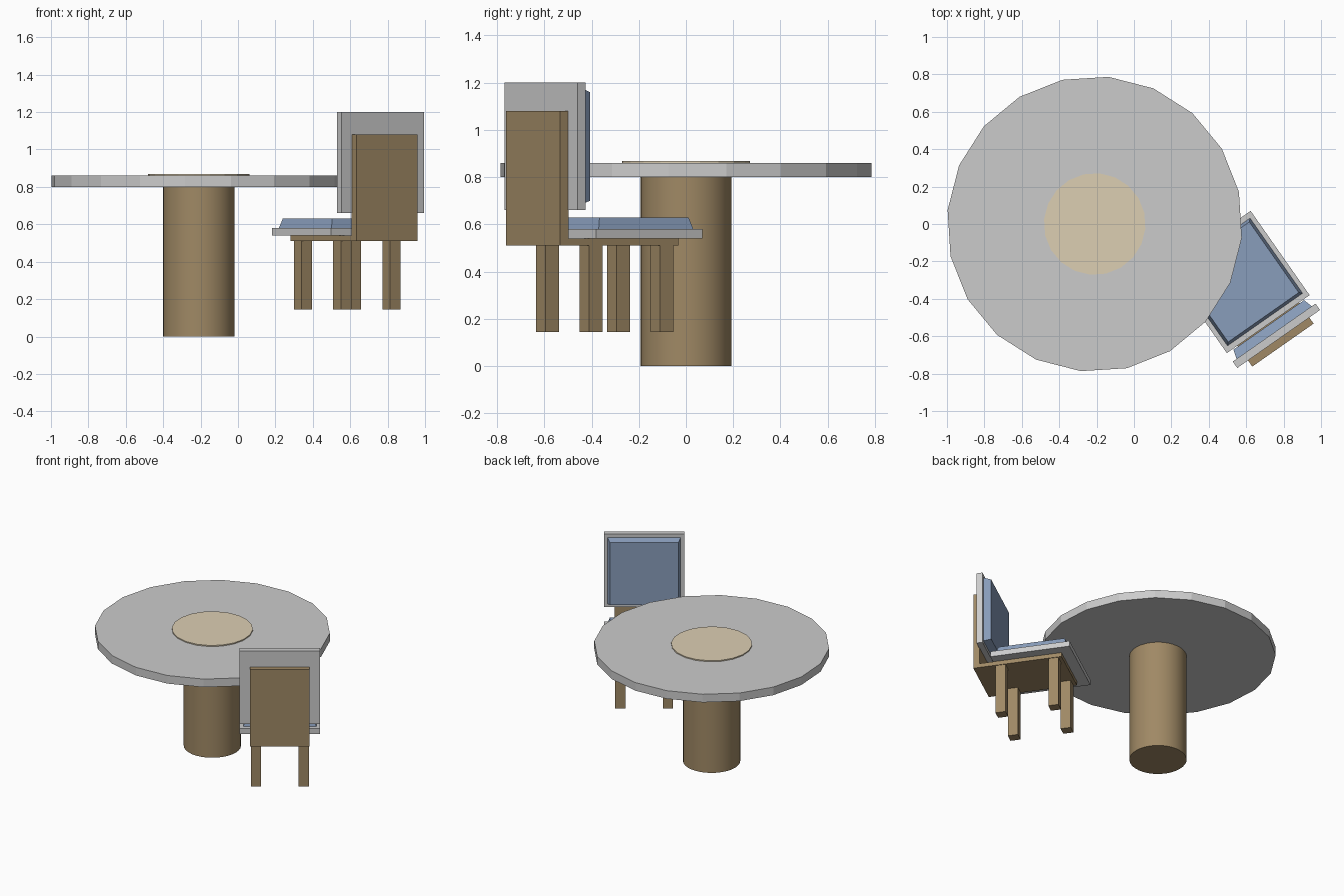
import bpy, bmesh, math
from mathutils import Matrix

if "Cube" in bpy.data.objects:
    bpy.data.objects.remove(bpy.data.objects["Cube"])


def material(name, rgb):
    m = bpy.data.materials.new(name)
    m.diffuse_color = (*rgb, 1)
    m.use_nodes = True
    m.node_tree.nodes["Principled BSDF"].inputs["Base Color"].default_value = m.diffuse_color
    return m


WOOD = material("wood", (0.35, 0.25, 0.13))
CREAM = material("cream", (0.72, 0.62, 0.45))
BLUE = material("blue_fabric", (0.25, 0.34, 0.50))

# Chair placement: local +y faces the table
CHAIR = Matrix.Translation((0.56, -0.31, 0)) @ Matrix.Rotation(math.radians(35), 4, 'Z')


def finish(name, bm, mat=None, matrix=None):
    bmesh.ops.recalc_face_normals(bm, faces=bm.faces)
    me = bpy.data.meshes.new(name)
    bm.to_mesh(me)
    bm.free()
    ob = bpy.data.objects.new(name, me)
    bpy.context.collection.objects.link(ob)
    if mat:
        me.materials.append(mat)
    if matrix:
        ob.matrix_world = matrix
    return ob


def disc(name, radius, z0, z1, sides, mat=None, turn=12.6):
    bm = bmesh.new()
    bmesh.ops.create_cone(
        bm, cap_ends=True, segments=sides, radius1=radius, radius2=radius, depth=z1 - z0,
        matrix=Matrix.Translation((-0.21, 0, (z0 + z1) / 2))
        @ Matrix.Rotation(math.radians(turn), 4, 'Z'))
    return finish(name, bm, mat)


def box(name, x, y, z, mat=None):
    bm = bmesh.new()
    centre = [(r[0] + r[1]) / 2 for r in (x, y, z)]
    size = [r[1] - r[0] for r in (x, y, z)]
    bmesh.ops.create_cube(bm, size=1, matrix=Matrix.Translation(centre) @ Matrix.Diagonal((*size, 1)))
    return finish(name, bm, mat, CHAIR)


def cushion(name, matrix):
    # Square pad tapering from its base to its face
    bm = bmesh.new()
    bmesh.ops.create_cube(bm, size=1, matrix=Matrix.Translation((0, 0, 0.025)) @ Matrix.Diagonal((0.49, 0.49, 0.05, 1)))
    for v in bm.verts:
        if v.co.z > 0.04:
            v.co.x *= 0.94
            v.co.y *= 0.94
    return finish(name, bm, BLUE, CHAIR @ matrix)


# Table
disc("table_top", 0.79, 0.80, 0.86, 20)
disc("table_centre_inlay", 0.272, 0.855, 0.868, 20, CREAM)
pedestal = disc("table_pedestal", 0.192, 0.0, 0.80, 32, WOOD)
bpy.context.view_layer.objects.active = pedestal
pedestal.select_set(True)
bpy.ops.object.shade_smooth_by_angle(angle=math.radians(30))

# Chair frame
box("chair_seat_base", (-0.2, 0.2), (-0.368, 0.2), (0.51, 0.54), WOOD)
box("chair_back_panel", (-0.2, 0.2), (-0.412, -0.368), (0.51, 1.08), WOOD)
box("chair_seat_tray", (-0.27, 0.27), (-0.275, 0.275), (0.54, 0.58))
box("chair_back_tray", (-0.27, 0.27), (-0.372, -0.33), (0.66, 1.20))

# Chair legs
for side, x in (("left", -0.16), ("right", 0.16)):
    for end, y in (("front", 0.142), ("rear", -0.225)):
        box(f"{end}_{side}_leg", (x - 0.035, x + 0.035), (y - 0.035, y + 0.035), (0.145, 0.51), WOOD)

# Chair cushions
cushion("seat_cushion", Matrix.Translation((0, 0, 0.58)))
cushion("back_cushion", Matrix.Translation((0, -0.33, 0.93)) @ Matrix.Rotation(math.radians(-90), 4, 'X'))
